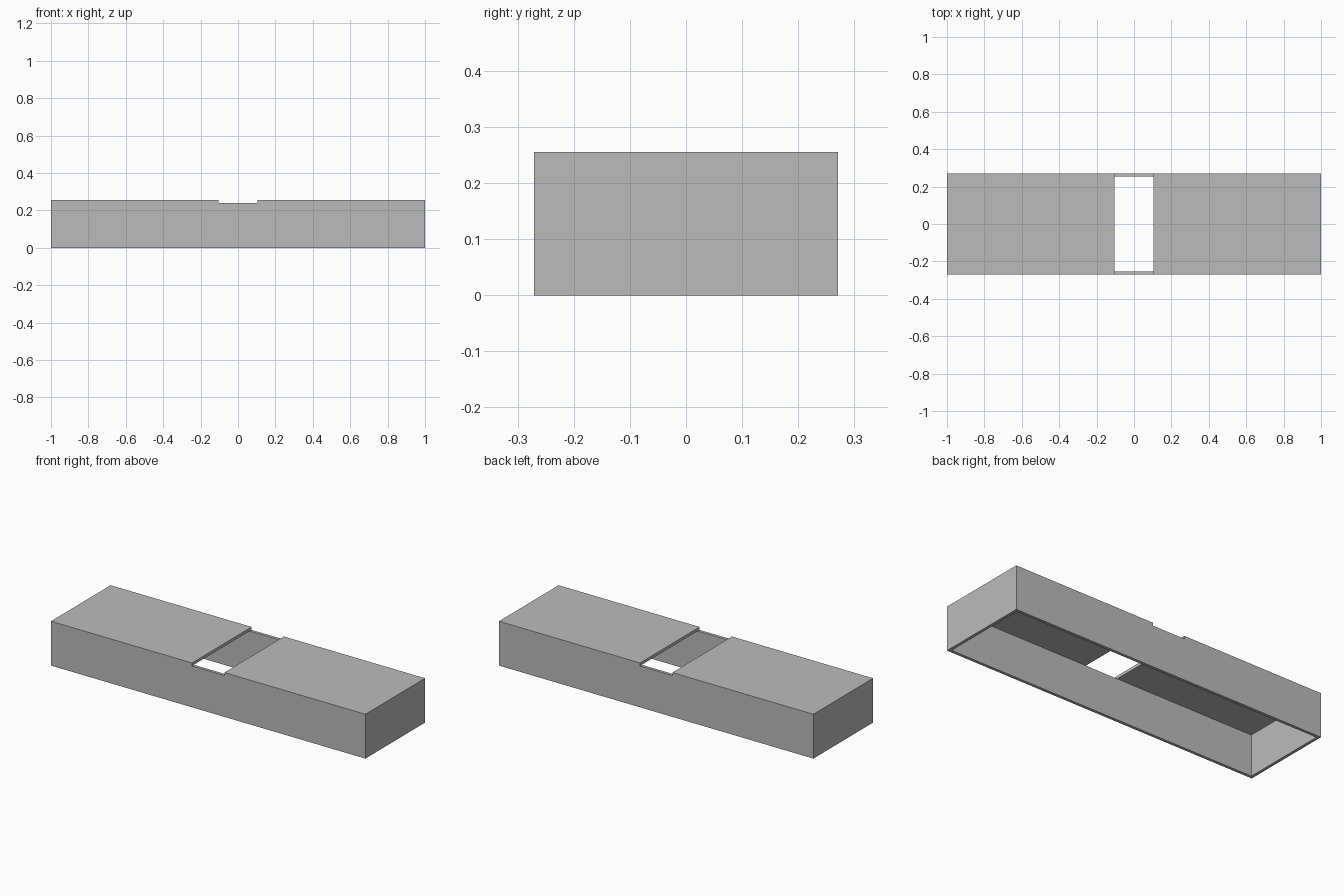
import bpy

if "Cube" in bpy.data.objects:
    bpy.data.objects.remove(bpy.data.objects["Cube"])

LENGTH, WIDTH, HEIGHT = 2.0, 0.542, 0.255
WALL = 0.017
SLOT = 0.206


def box(name, size, z0):
    """Box centred on x and y with its base at z0."""
    bpy.ops.mesh.primitive_cube_add(size=1, location=(0, 0, z0 + size[2] / 2))
    ob = bpy.context.object
    ob.name = name
    ob.scale = size
    bpy.ops.object.transform_apply(location=True, rotation=False, scale=True)
    return ob


def cut(target, cutter):
    """Subtract a cutter and remove it."""
    mod = target.modifiers.new("cut", "BOOLEAN")
    mod.operation = "DIFFERENCE"
    mod.solver = "EXACT"
    mod.object = cutter
    bpy.context.view_layer.objects.active = target
    bpy.ops.object.modifier_apply(modifier=mod.name)
    bpy.data.objects.remove(cutter)


# Outer body of the cover
cover = box("slotted_cover", (LENGTH, WIDTH, HEIGHT), 0)

# Hollow inside, open at the bottom
cut(cover, box("cavity_cutter",
               (LENGTH - 2 * WALL, WIDTH - 2 * WALL, HEIGHT - WALL + 0.1), -0.1))

# Slot across the top panel, down to the tops of the side walls
cut(cover, box("slot_cutter", (SLOT, WIDTH + 0.2, WALL + 0.1), HEIGHT - WALL))

# Darker grey finish
grey = bpy.data.materials.new("dark_grey")
grey.diffuse_color = (0.5, 0.5, 0.5, 1)
grey.use_nodes = True
grey.node_tree.nodes["Principled BSDF"].inputs["Base Color"].default_value = grey.diffuse_color
cover.data.materials.clear()
cover.data.materials.append(grey)
